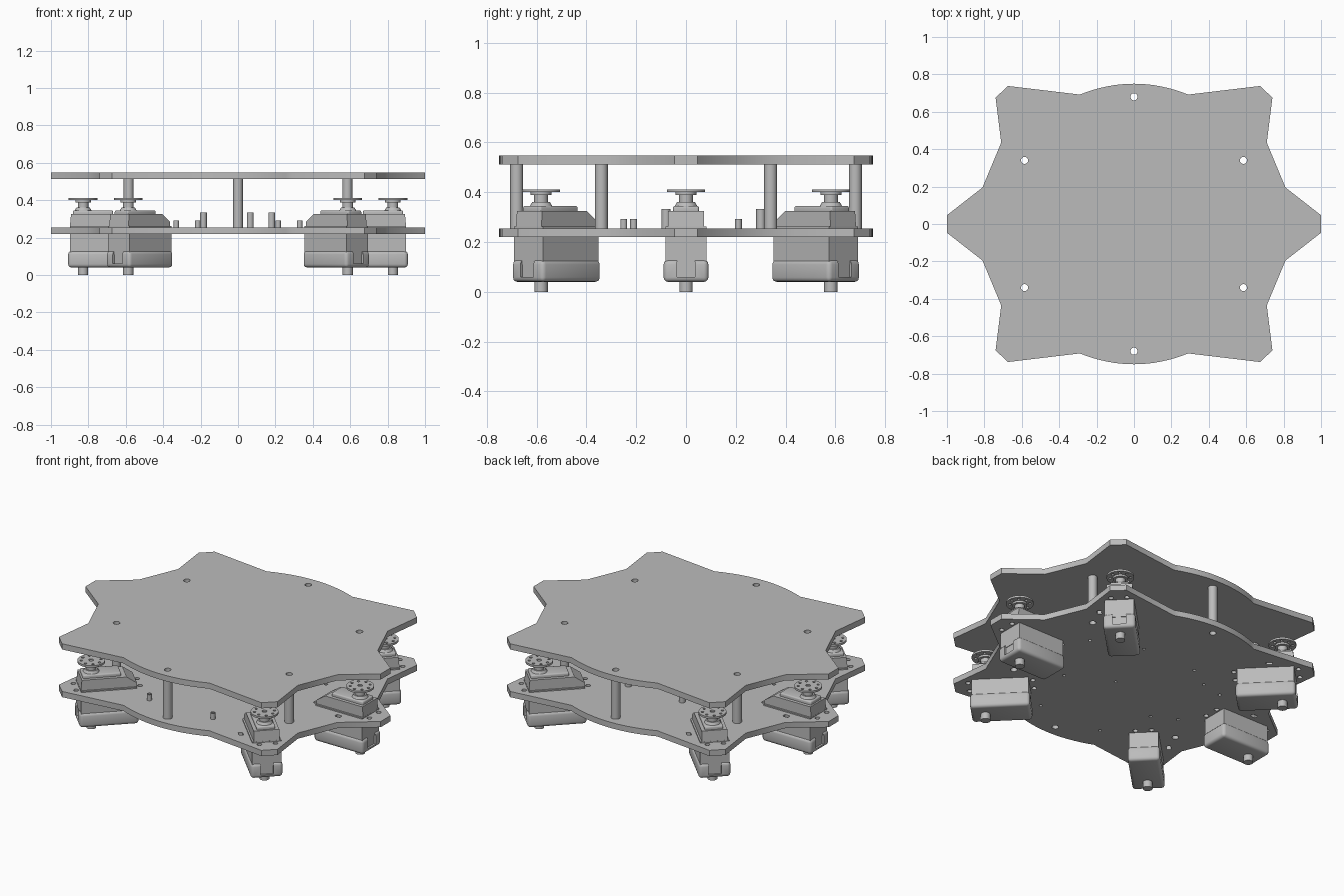
import bpy, bmesh
from math import pi, cos, sin, radians
from mathutils import Matrix, Vector

cube = bpy.data.objects.get("Cube")
if cube:
    bpy.data.objects.remove(cube, do_unlink=True)

grey = bpy.data.materials.new("light_grey")
grey.use_nodes = True
colour = (0.5, 0.5, 0.5, 1)
grey.diffuse_color = colour
grey.node_tree.nodes["Principled BSDF"].inputs["Base Color"].default_value = colour


def add_box(bm, x, y, z, bevel=0):
    """Box from (min, max) ranges, with optional rounded edges."""
    tmp = bmesh.new()
    bmesh.ops.create_cube(tmp, size=1)
    for v in tmp.verts:
        v.co = [r[0] if c < 0 else r[1] for c, r in zip(v.co, (x, y, z))]
    if bevel:
        bmesh.ops.bevel(tmp, geom=tmp.edges[:], offset=bevel, segments=3,
                        profile=0.5, affect='EDGES')
    merge(bm, tmp)


def add_cyl(bm, x, y, z, r, sides=24, r2=None):
    tmp = bmesh.new()
    bmesh.ops.create_cone(tmp, cap_ends=True, segments=sides, radius1=r,
                          radius2=r if r2 is None else r2, depth=z[1] - z[0],
                          matrix=Matrix.Translation((x, y, (z[0] + z[1]) / 2)))
    merge(bm, tmp)


def add_prism(bm, pts, depth, to3d):
    """Extrude a closed profile; to3d maps (a, b, depth) to a position."""
    tmp = bmesh.new()
    low, high = [[tmp.verts.new(to3d(a, b, d)) for a, b in pts] for d in depth]
    tmp.faces.new(low)
    tmp.faces.new(high)
    for i in range(len(pts)):
        j = (i + 1) % len(pts)
        tmp.faces.new((low[i], low[j], high[j], high[i]))
    bmesh.ops.recalc_face_normals(tmp, faces=tmp.faces[:])
    merge(bm, tmp)


def merge(bm, tmp):
    mesh = bpy.data.meshes.new("temp")
    tmp.to_mesh(mesh)
    tmp.free()
    bm.from_mesh(mesh)
    bpy.data.meshes.remove(mesh)


def make(name, bm, cutter=None):
    """Turn a bmesh into an object, cutting away the cutter bmesh."""
    mesh = bpy.data.meshes.new(name)
    bm.to_mesh(mesh)
    bm.free()
    mesh.materials.append(grey)
    ob = bpy.data.objects.new(name, mesh)
    bpy.context.collection.objects.link(ob)
    if cutter:
        cut = make("cutter", cutter)
        cut.hide_render = True
        mod = ob.modifiers.new("holes", 'BOOLEAN')
        mod.object, mod.operation, mod.solver = cut, 'DIFFERENCE', 'EXACT'
        bpy.context.view_layer.update()
        deps = bpy.context.evaluated_depsgraph_get()
        ob.data = bpy.data.meshes.new_from_object(ob.evaluated_get(deps))
        ob.modifiers.clear()
        bpy.data.objects.remove(cut, do_unlink=True)
    bpy.ops.object.select_all(action='DESELECT')
    ob.select_set(True)
    bpy.context.view_layer.objects.active = ob
    bpy.ops.object.shade_smooth_by_angle(angle=radians(30))
    return ob


# Layout shared by plates, standoffs and servos
LOW, HIGH = (0.22, 0.255), (0.512, 0.547)
standoffs = [(0, 0.68), (0, -0.68)] + [(sx * 0.585, sy * 0.34) for sx in (1, -1) for sy in (1, -1)]
tall_posts = [(-0.185, 0.30), (0.18, 0.30), (0.065, -0.08)]
short_posts = [(0.215, -0.55), (-0.215, -0.55), (0.33, 0.21), (-0.33, 0.21),
               (0.33, -0.21), (-0.33, -0.25)]
servos = {"right_middle": (-0.828, 0, pi), "left_middle": (0.828, 0, 0),
          "left_front": (0.587, -0.582, -pi / 4), "right_front": (-0.587, -0.582, -3 * pi / 4),
          "left_back": (0.587, 0.582, pi / 4), "right_back": (-0.587, 0.582, 3 * pi / 4)}
MID, FLANGE = -0.087, 0.205
flange_holes = [(MID + s * 0.18, t * 0.045) for s in (1, -1) for t in (1, -1)]

# Star-shaped plate outline: one quarter, mirrored
quarter = [(1, 0.047), (0.81, 0.195), (0.71, 0.435), (0.74, 0.675), (0.675, 0.738), (0.29, 0.692)]
quarter += [(0.29 * (1 - t), 0.75 - 0.058 * (1 - t) ** 2) for t in [k / 8 for k in range(1, 9)]]
half = quarter + [(-x, y) for x, y in reversed(quarter[:-1])]
outline = half + [(-x, -y) for x, y in half]


def plate(name, z, detailed):
    bm, holes = bmesh.new(), bmesh.new()
    add_prism(bm, outline, z, lambda a, b, d: (a, b, d))
    span = (z[0] - 0.02, z[1] + 0.02)
    for x, y in standoffs:
        add_cyl(holes, x, y, span, 0.019)
    if detailed:
        for x, y in tall_posts + short_posts:
            add_cyl(holes, x, y, span, 0.009, 12)
        for sx in (1, -1):
            for sy in (1, -1):
                add_cyl(holes, sx * 0.47, sy * 0.18, span, 0.01, 12)
        # Screw holes and cable slot for every servo
        for px, py, ang in servos.values():
            rot = Matrix.Translation((px, py, 0)) @ Matrix.Rotation(ang, 4, 'Z')
            for hx, hy in flange_holes:
                p = rot @ Vector((hx, hy, 0))
                add_cyl(holes, p.x, p.y, span, 0.014, 16)
            add_prism(holes, [(-0.08, -0.135), (-0.045, -0.135), (-0.045, -0.11), (-0.08, -0.11)],
                      span, lambda a, b, d: rot @ Vector((a, b, d)))
    return make(name, bm, holes)


plate("bottom_plate", LOW, True)
plate("top_plate", HIGH, False)

# Hollow standoffs between the plates
for i, (x, y) in enumerate(standoffs):
    bm, bore = bmesh.new(), bmesh.new()
    add_cyl(bm, x, y, (LOW[1], HIGH[0]), 0.026)
    add_cyl(bore, x, y, (LOW[1] - 0.05, HIGH[0] + 0.05), 0.019)
    make(f"standoff_{i + 1}", bm, bore)

# Small board posts on the lower plate
for name, posts, top, r in (("tall_post", tall_posts, 0.333, 0.018), ("short_post", short_posts, 0.292, 0.014)):
    for i, (x, y) in enumerate(posts):
        bm, bore = bmesh.new(), bmesh.new()
        add_cyl(bm, x, y, (LOW[1], top), r)
        add_cyl(bore, x, y, (LOW[1] - 0.05, top + 0.05), 0.009, 12)
        make(f"{name}_{i + 1}", bm, bore)


def servo_parts():
    """Servo with its output shaft on the local z axis, outer end towards +x."""
    # Rounded lower cover with the cable notch
    bm, cut = bmesh.new(), bmesh.new()
    add_box(bm, (MID - 0.167, MID + 0.167), (-0.09, 0.09), (0.04, 0.128), 0.018)
    add_box(cut, (MID + 0.155, MID + 0.2), (-0.037, 0.037), (0.06, 0.2))
    cover = make("servo_cover", bm, cut)
    # Main case with stepped, sloping top
    bm = bmesh.new()
    add_box(bm, (MID - 0.158, MID + 0.158), (-0.082, 0.082), (0.11, 0.262))
    profile = [(-0.158, 0.255), (0.158, 0.255), (0.152, 0.325), (-0.10, 0.325), (-0.15, 0.29), (-0.158, 0.285)]
    add_prism(bm, [(a + MID, b) for a, b in profile], (-0.072, 0.072), lambda a, b, d: (a, d, b))
    add_box(bm, (-0.16, 0.055), (-0.052, 0.052), (0.31, 0.345), 0.008)
    case = make("servo_case", bm)
    # Mounting flange with open-ended screw slots
    bm, cut = bmesh.new(), bmesh.new()
    add_box(bm, (MID - FLANGE, MID + FLANGE), (-0.078, 0.078), (0.2552, 0.28))
    for x, y in flange_holes:
        end = MID + (0.25 if x > MID else -0.25)
        add_cyl(cut, x, y, (0.2, 0.3), 0.015, 16)
        add_box(cut, sorted((x + (0.012 if x > MID else -0.012), end)), (y - 0.007, y + 0.007), (0.21, 0.29))
    flange = make("servo_flange", bm, cut)
    # Shaft, collar and lower pivot
    bm = bmesh.new()
    add_cyl(bm, 0, 0, (0.34, 0.36), 0.048, 32, 0.036)
    add_cyl(bm, 0, 0, (0.36, 0.402), 0.028)
    add_cyl(bm, 0, 0, (0.388, 0.402), 0.042, 32)
    add_cyl(bm, 0, 0, (0, 0.05), 0.027)
    shaft = make("servo_shaft", bm)
    # Round horn with a ring of holes
    bm, cut = bmesh.new(), bmesh.new()
    add_cyl(bm, 0, 0, (0.4, 0.412), 0.077, 40)
    for k in range(8):
        a = k * pi / 4
        add_cyl(cut, 0.056 * cos(a), 0.056 * sin(a), (0.37, 0.43), 0.008, 12)
    add_cyl(cut, 0, 0, (0.404, 0.43), 0.014, 16)
    horn = make("servo_horn", bm, cut)
    return [cover, case, flange, shaft, horn]


# Six servos sharing the same meshes
parts = servo_parts()
for place, (x, y, ang) in servos.items():
    for part in parts:
        ob = bpy.data.objects.new(f"{place}_{part.name}", part.data)
        ob.location, ob.rotation_euler = (x, y, 0), (0, 0, ang)
        bpy.context.collection.objects.link(ob)
for part in parts:
    bpy.data.objects.remove(part, do_unlink=True)
